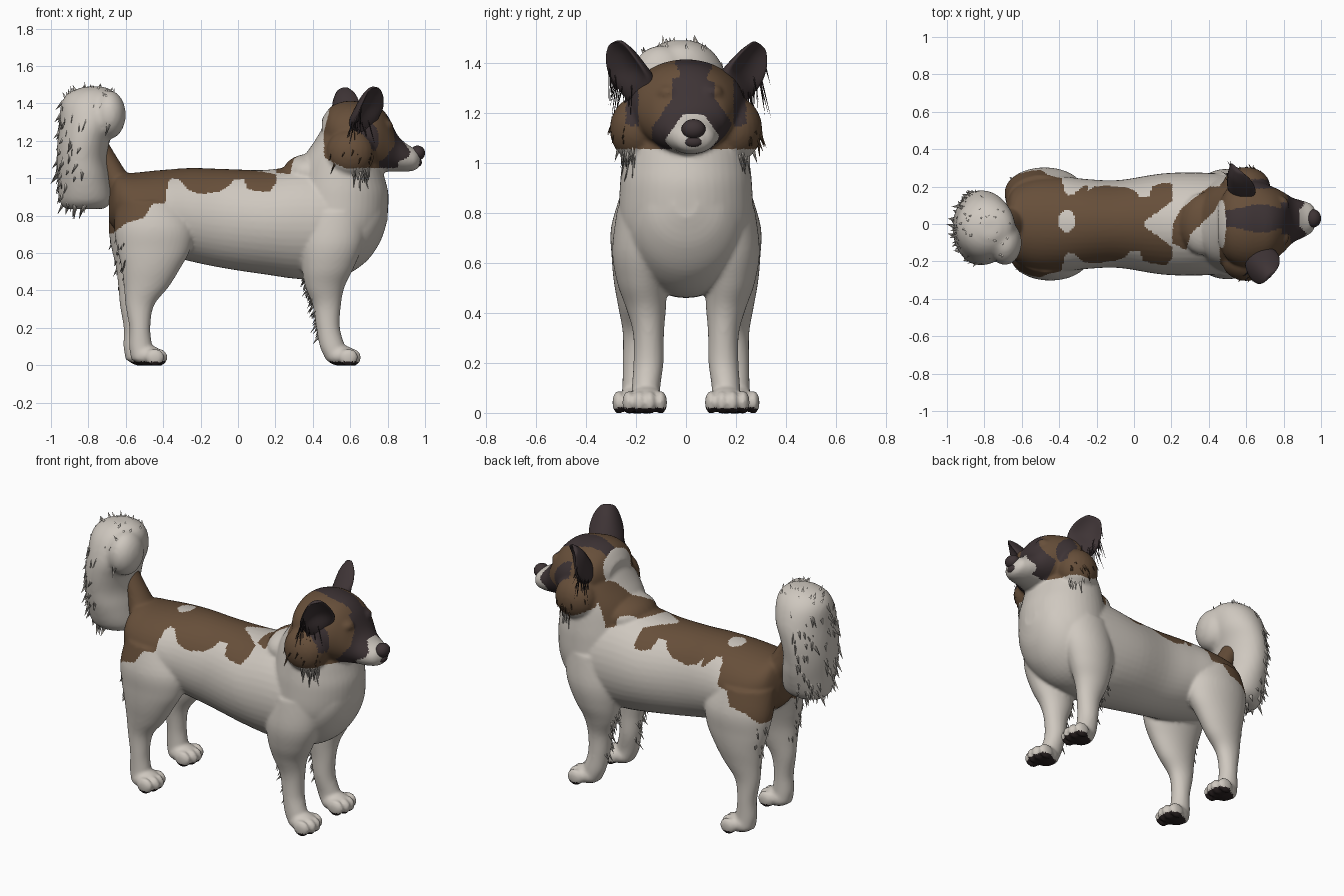
import bpy, bmesh, math, random
from mathutils import Vector, Matrix

random.seed(4)
if "Cube" in bpy.data.objects:
    bpy.data.objects.remove(bpy.data.objects["Cube"])


def material(name, rgb):
    m = bpy.data.materials.new(name)
    m.use_nodes = True
    m.diffuse_color = (*rgb, 1)
    bsdf = m.node_tree.nodes["Principled BSDF"]
    bsdf.inputs["Base Color"].default_value = (*rgb, 1)
    bsdf.inputs["Roughness"].default_value = 0.9
    return m


WHITE, BROWN, DARK, BLACK = range(4)
palette = [material("cream fur", (0.62, 0.575, 0.52)), material("brown fur", (0.135, 0.078, 0.042)),
           material("dark fur", (0.048, 0.034, 0.036)), material("black skin", (0.022, 0.015, 0.015))]


# ---- helpers ----
def spline(rings, steps=5):
    """Smoothly interpolate a short list of section tuples."""
    out = []
    for i in range(len(rings) - 1):
        a, b, c, d = (rings[min(max(i + k, 0), len(rings) - 1)] for k in (-1, 0, 1, 2))
        for s in range(steps):
            t = s / steps
            out.append([q + t * (r - p) / 2 + t * t * (p - 2.5 * q + 2 * r - s4 / 2)
                        + t ** 3 * (1.5 * (q - r) + (s4 - p) / 2)
                        for p, q, r, s4 in zip(a, b, c, d)])
    return out + [list(rings[-1])]


def loft(bm, rings, place, sides=44):
    rows = []
    for ring in spline(rings):
        angles = [math.tau * k / sides for k in range(sides)]
        rows.append([bm.verts.new(place(ring, math.cos(a), math.sin(a))) for a in angles])
    for low, high in zip(rows, rows[1:]):
        for k in range(sides):
            n = (k + 1) % sides
            bm.faces.new((low[k], low[n], high[n], high[k]))
    bm.faces.new(rows[0][::-1])
    bm.faces.new(rows[-1])


def along_x(r, c, s):    # ring: x, y, z, half width, half height
    return Vector((r[0], r[1] + r[3] * c, r[2] + r[4] * s))


def along_z(r, c, s):    # ring: z, x, y, half length, half width
    return Vector((r[1] + r[3] * c, r[2] + r[4] * s, r[0]))


def ball(bm, centre, radii):
    m = Matrix.Translation(centre) @ Matrix.Diagonal((*radii, 1))
    bmesh.ops.create_uvsphere(bm, u_segments=24, v_segments=16, radius=1, matrix=m)


def finish(name, bm, rule, voxel=0, relax=5):
    """Turn a bmesh into an object, optionally fused, and colour its faces by rule."""
    bmesh.ops.recalc_face_normals(bm, faces=bm.faces)
    mesh = bpy.data.meshes.new(name)
    bm.to_mesh(mesh)
    bm.free()
    ob = bpy.data.objects.new(name, mesh)
    bpy.context.collection.objects.link(ob)
    if voxel:
        fuse = ob.modifiers.new("fuse", "REMESH")
        fuse.mode, fuse.voxel_size = "VOXEL", voxel
        soften = ob.modifiers.new("soften", "SMOOTH")
        soften.factor, soften.iterations = 0.5, relax
        graph = bpy.context.evaluated_depsgraph_get()
        mesh = bpy.data.meshes.new_from_object(ob.evaluated_get(graph))
        ob.modifiers.clear()
        ob.data = mesh
    mesh.materials.clear()
    for m in palette:
        mesh.materials.append(m)
    for f in mesh.polygons:
        f.use_smooth = True
        f.material_index = rule(*f.center) if callable(rule) else rule
    return ob


def tufts(name, source, colour, count, length, flow, keep, width=0.006):
    """Scatter tapered locks of hair over the chosen part of a surface."""
    bm = bmesh.new()
    roots = [v for v in source.data.vertices if keep(v.co, v.normal)]
    for v in random.choices(roots, k=count) if roots else []:
        jitter = Vector([random.uniform(-0.2, 0.2) for _ in range(3)])
        way = (v.normal * 0.25 + Vector(flow) + jitter).normalized()
        side = way.orthogonal().normalized()
        root = v.co - v.normal * 0.008
        tip = bm.verts.new(root + way * length * random.uniform(0.5, 1.1))
        base = [bm.verts.new(root + Matrix.Rotation(math.tau * k / 3, 3, way) @ side * width)
                for k in range(3)]
        for k in range(3):
            bm.faces.new((base[k], base[(k + 1) % 3], tip))
    return finish(name, bm, colour)


# ---- coat pattern ----
SADDLE = [(-0.75, 0.7), (-0.66, 0.71), (-0.6, 0.76), (-0.5, 0.79), (-0.46, 0.86), (-0.39, 0.87),
          (-0.375, 0.98), (-0.35, 1.0), (-0.32, 0.995), (-0.26, 0.935), (-0.2, 0.915), (-0.1, 0.93),
          (-0.05, 0.96), (-0.02, 0.995), (0.03, 0.995), (0.05, 0.945), (0.1, 0.93), (0.17, 0.93),
          (0.2, 0.97), (0.21, 1.2)]
NAPE = [(0.2, -0.1), (0.28, -0.14), (0.3, -0.06), (0.43, 0.07), (0.5, 0.2), (0.4, 0.2),
        (0.25, 0.08), (0.21, 0)]


def level(x):
    for (x0, z0), (x1, z1) in zip(SADDLE, SADDLE[1:]):
        if x0 <= x < x1:
            return z0 + (z1 - z0) * (x - x0) / (x1 - x0)
    return 9


def inside(x, y, poly):
    hit = False
    for (x0, y0), (x1, y1) in zip(poly, poly[1:] + poly[:1]):
        if (y0 > y) != (y1 > y) and x < x0 + (x1 - x0) * (y - y0) / (y1 - y0):
            hit = not hit
    return hit


def coat(x, y, z):
    if z < 0.02:
        return BLACK
    mid = abs(y - 0.03)
    if z > 1.055 + max(0, 0.57 - x) * 0.5 and x > 0.46 + max(0, z - 1.25) * 0.25:   # head
        if x > 0.86 + max(0, z - 1.1) * 0.25 and mid < 0.115 - max(0, z - 1.09) * 0.7:
            return WHITE
        mask = 0.165 - 0.08 * min(1, max(0, (z - 1.14) / 0.12))
        if x > 0.755 + min(0.04, max(0, z - 1.2) * 0.25) and mid < mask:
            return DARK
        if x > 0.49 and z > 1.3 and mid < 0.045 + 0.03 * math.sin((x - 0.5) * 9) ** 2:
            return DARK
        if x > 0.63 and 1.15 < z < 1.36 and abs(abs(y) - 0.215) < 0.025:   # streak below the ear
            return DARK
        return BROWN
    if z > 1 and inside(x, y, NAPE):
        return BROWN
    spot = ((x + 0.36) / 0.045) ** 2 + (y - 0.015) ** 2 / 0.0036 < 1
    wedge = x > 0.05 and abs(y) < (x - 0.04) * 0.75
    shift = 0.05 if y > 0 and -0.25 < x < 0.2 else 0
    if x < 0.21 and z > level(x - shift) and not (z > 0.98 and (spot or wedge)):
        return BROWN
    return WHITE


# ---- body, fused from trunk, neck, head, legs and tail root ----
bm = bmesh.new()
trunk = [(-0.69, 0.85, 0.08, 0.08), (-0.65, 0.87, 0.18, 0.15), (-0.55, 0.84, 0.24, 0.19),
         (-0.4, 0.82, 0.255, 0.225), (-0.25, 0.805, 0.24, 0.25), (-0.08, 0.785, 0.235, 0.265),
         (0.15, 0.765, 0.27, 0.28), (0.35, 0.765, 0.275, 0.305), (0.55, 0.765, 0.26, 0.29),
         (0.68, 0.78, 0.22, 0.23), (0.76, 0.81, 0.15, 0.15), (0.8, 0.83, 0.05, 0.05)]
loft(bm, [(x, 0, z, w, h) for x, z, w, h in trunk], along_x)
loft(bm, [(0.62, 0.53, 0, 0.2, 0.22), (0.75, 0.54, 0, 0.25, 0.265), (0.9, 0.55, 0, 0.255, 0.265),
          (1.0, 0.55, 0, 0.235, 0.255), (1.1, 0.55, 0, 0.205, 0.24), (1.2, 0.56, 0, 0.15, 0.22),
          (1.3, 0.57, 0, 0.1, 0.17)], along_z)
ball(bm, (0.38, 0, 1.03), (0.14, 0.17, 0.1))
loft(bm, [(0.45, 0, 1.25, 0.1, 0.07), (0.5, 0, 1.245, 0.19, 0.14), (0.58, 0, 1.235, 0.23, 0.178),
          (0.66, 0, 1.23, 0.23, 0.178), (0.74, 0, 1.215, 0.2, 0.175), (0.8, 0.01, 1.185, 0.16, 0.15),
          (0.85, 0.02, 1.135, 0.12, 0.1), (0.9, 0.025, 1.11, 0.1, 0.075),
          (0.95, 0.03, 1.1, 0.075, 0.055), (0.975, 0.03, 1.1, 0.03, 0.03)], along_x)
loft(bm, [(0.86, -0.6, 0, 0.08, 0.1), (0.97, -0.64, 0, 0.08, 0.09), (1.06, -0.68, 0, 0.065, 0.07),
          (1.15, -0.73, 0, 0.06, 0.06), (1.22, -0.76, 0, 0.05, 0.05)], along_z)
FORE = [(0.03, 0.53, 0.16, 0.06, 0.06), (0.1, 0.505, 0.16, 0.067, 0.057), (0.2, 0.482, 0.15, 0.063, 0.06),
        (0.32, 0.475, 0.15, 0.075, 0.062), (0.42, 0.465, 0.16, 0.105, 0.08),
        (0.52, 0.48, 0.175, 0.138, 0.1), (0.65, 0.5, 0.17, 0.17, 0.125), (0.82, 0.52, 0.14, 0.18, 0.135)]
HIND = [(0.03, -0.51, 0.2, 0.06, 0.062), (0.1, -0.52, 0.2, 0.062, 0.055), (0.2, -0.525, 0.2, 0.056, 0.053),
        (0.32, -0.525, 0.195, 0.076, 0.058), (0.42, -0.49, 0.195, 0.12, 0.075),
        (0.52, -0.465, 0.195, 0.157, 0.093), (0.62, -0.45, 0.185, 0.195, 0.112),
        (0.74, -0.45, 0.165, 0.212, 0.135), (0.88, -0.47, 0.12, 0.18, 0.14)]
for side in (-1, 1):
    ball(bm, (0.6, side * 0.195, 1.135), (0.13, 0.11, 0.13))       # cheek ruff
    ball(bm, (0.78, 0.015 + side * 0.085, 1.28), (0.05, 0.05, 0.035))   # brow
    for leg, paw_x, paw_y, lag in ((FORE, 0.55, 0.16, 0), (HIND, -0.485, 0.2, 0.03 * (side > 0))):
        loft(bm, [(z, x - lag, side * y, a, b) for z, x, y, a, b in leg], along_z)
        ball(bm, (paw_x - lag, side * paw_y, 0.052), (0.083, 0.072, 0.055))
        for k in (-1.5, -0.5, 0.5, 1.5):
            ball(bm, (paw_x - lag + 0.068 - abs(k) * 0.018, side * (paw_y + 0.005) + k * 0.043, 0.042),
                 (0.05, 0.025, 0.047))
body = finish("body", bm, coat, voxel=0.01)

# ---- tail plume ----
bm = bmesh.new()
loft(bm, [(0.835, -0.82, -0.02, 0.1, 0.08), (0.88, -0.815, -0.02, 0.14, 0.135), (1, -0.825, -0.02, 0.14, 0.175),
          (1.1, -0.835, -0.02, 0.135, 0.19), (1.2, -0.825, -0.02, 0.14, 0.2), (1.3, -0.8, -0.02, 0.155, 0.195),
          (1.4, -0.79, -0.02, 0.155, 0.16), (1.46, -0.78, -0.02, 0.12, 0.11),
          (1.49, -0.77, -0.02, 0.05, 0.05)], along_z)
ball(bm, (-0.69, -0.1, 1.34), (0.09, 0.12, 0.13))
plume = finish("tail_plume", bm, WHITE, voxel=0.014)
tufts("tail_hair", plume, WHITE, 90, 0.07, (-0.2, 0, -0.8), lambda p, n: n.x < 0 and n.z < 0.5, 0.014)
tufts("tail_crest_hair", plume, WHITE, 25, 0.04, (0, 0, 0.3), lambda p, n: p.z > 1.43, 0.01)

# ---- ears: deep cupped triangular flaps ----
for name, root, tip, facing in (("right_ear", (0.665, -0.185, 1.3), (0.725, -0.28, 1.485), (0.65, -0.65, 0)),
                                ("left_ear", (0.57, 0.185, 1.3), (0.55, 0.295, 1.475), (0.6, 0.7, 0))):
    root, tip = Vector(root), Vector(tip)
    axis = (tip - root).normalized()
    wide = axis.cross(Vector(facing)).normalized()
    front = wide.cross(axis)

    def flap(r, c, s):
        return root.lerp(tip, r[0]) + wide * r[1] * c + front * (r[2] * s + r[3] * (c * c - 0.5))

    bm = bmesh.new()
    loft(bm, [(-0.2, 0.07, 0.06, 0), (0.1, 0.095, 0.05, 0.02), (0.4, 0.098, 0.03, 0.05),
              (0.72, 0.078, 0.02, 0.045), (0.95, 0.045, 0.012, 0.015), (1, 0.015, 0.008, 0)], flap, 24)
    ear = finish(name, bm, DARK)
    tufts(name + "_fringe", ear, DARK, 22, 0.16, (0, 0, -1.2),
          lambda p, n: abs(p.y) > 0.22 and p.z < 1.4, 0.004)

# ---- nose, mouth and eyes ----
bm = bmesh.new()
ball(bm, (0.96, 0.03, 1.135), (0.04, 0.048, 0.04))
ball(bm, (0.965, 0.03, 1.085), (0.018, 0.035, 0.022))
finish("nose", bm, DARK)
bm = bmesh.new()
for side in (-1, 1):
    ball(bm, (0.818, 0.015 + side * 0.085, 1.225), (0.016, 0.018, 0.012))
finish("eyes", bm, DARK)

# ---- loose hair ----
tufts("cheek_hair", body, BROWN, 40, 0.07, (-0.2, 0, -0.9),
      lambda p, n: abs(p.y) > 0.22 and 1.08 < p.z < 1.24 and 0.5 < p.x < 0.72, 0.009)
tufts("throat_hair", body, WHITE, 30, 0.08, (0, 0, -0.9),
      lambda p, n: abs(p.y) > 0.2 and 1.0 < p.z < 1.06 and 0.6 < p.x < 0.75, 0.01)
tufts("foreleg_feathering", body, WHITE, 45, 0.06, (-0.25, 0, -0.8),
      lambda p, n: 0.3 < p.x < 0.46 and 0.15 < p.z < 0.48 and n.x < -0.8, 0.01)
tufts("breeches_hair", body, WHITE, 30, 0.05, (-0.15, 0, -0.9),
      lambda p, n: p.x < -0.58 and 0.42 < p.z < 0.7 and n.x < -0.6, 0.01)
